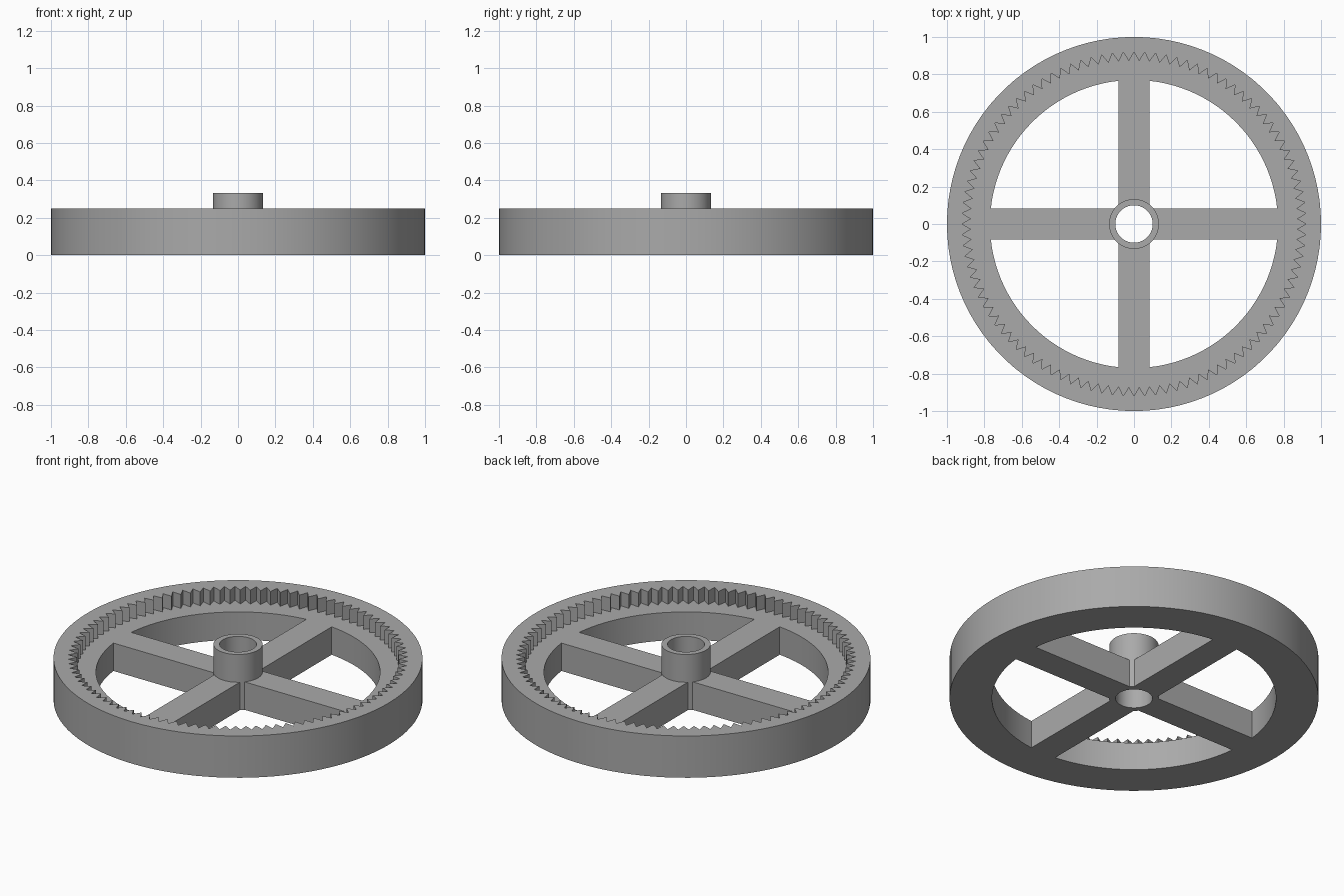
import bpy, bmesh
from math import cos, sin, pi, asin

cube = bpy.data.objects.get("Cube")
if cube:
    bpy.data.objects.remove(cube)

RIM_H, FLOOR_H, HUB_H = 0.25, 0.167, 0.333
WINDOW_R, HUB_R, BORE_R = 0.77, 0.133, 0.1
SPOKE_HALF = 0.084
TEETH, ROOT_R, TIP_R = 100, 0.92, 0.872

grey = bpy.data.materials.new("Grey")
grey.use_nodes = True
colour = (0.4, 0.4, 0.4, 1)
grey.diffuse_color = colour
grey.node_tree.nodes["Principled BSDF"].inputs["Base Color"].default_value = colour


def arc(radius, start, end, steps):
    """Points along an arc, both ends included."""
    angles = [start + (end - start) * i / steps for i in range(steps + 1)]
    return [(radius * cos(a), radius * sin(a)) for a in angles]


def circle(radius, sides):
    return arc(radius, 0, 2 * pi, sides)[:-1]


def prism(name, outline, bottom, top):
    """Extrude a flat outline upward into a closed solid."""
    bm = bmesh.new()
    face = bm.faces.new([bm.verts.new((x, y, bottom)) for x, y in outline])
    extruded = bmesh.ops.extrude_face_region(bm, geom=[face], use_keep_orig=True)
    moved = [v for v in extruded["geom"] if isinstance(v, bmesh.types.BMVert)]
    bmesh.ops.translate(bm, verts=moved, vec=(0, 0, top - bottom))
    bmesh.ops.recalc_face_normals(bm, faces=bm.faces)
    mesh = bpy.data.meshes.new(name)
    bm.to_mesh(mesh)
    bm.free()
    mesh.materials.append(grey)
    obj = bpy.data.objects.new(name, mesh)
    bpy.context.collection.objects.link(obj)
    return obj


def combine(target, tool, operation):
    """Apply a boolean and discard the tool solid."""
    mod = target.modifiers.new(operation.title(), "BOOLEAN")
    mod.operation, mod.object, mod.solver = operation, tool, "EXACT"
    bpy.context.view_layer.objects.active = target
    bpy.ops.object.modifier_apply(modifier=mod.name)
    bpy.data.objects.remove(tool)


# Solid wheel
wheel = prism("ring_gear_wheel", circle(1, 100), 0, RIM_H)

# Toothed pocket: zigzag between root and tip circles
zigzag = []
for i in range(2 * TEETH):
    r = TIP_R if i % 2 else ROOT_R
    a = pi * i / TEETH
    zigzag.append((r * cos(a), r * sin(a)))
combine(wheel, prism("tooth_cutter", zigzag, FLOOR_H, 1), "DIFFERENCE")

# Four windows between the spokes, each hollowed around the hub
outer_a, inner_a = asin(SPOKE_HALF / WINDOW_R), asin(SPOKE_HALF / HUB_R)
for k in range(4):
    q = k * pi / 2
    outline = (arc(WINDOW_R, q + outer_a, q + pi / 2 - outer_a, 24)
               + arc(HUB_R, q + pi / 2 - inner_a, q + inner_a, 3))
    combine(wheel, prism("window_cutter", outline, -1, 1), "DIFFERENCE")

# Hub collar and bore
combine(wheel, prism("hub", circle(HUB_R, 64), FLOOR_H - 0.05, HUB_H), "UNION")
combine(wheel, prism("bore_cutter", circle(BORE_R, 64), -1, 1), "DIFFERENCE")

# Smooth round walls, crisp edges and teeth
bpy.ops.object.select_all(action="DESELECT")
wheel.select_set(True)
bpy.context.view_layer.objects.active = wheel
bpy.ops.object.shade_smooth_by_angle(angle=pi / 6)
